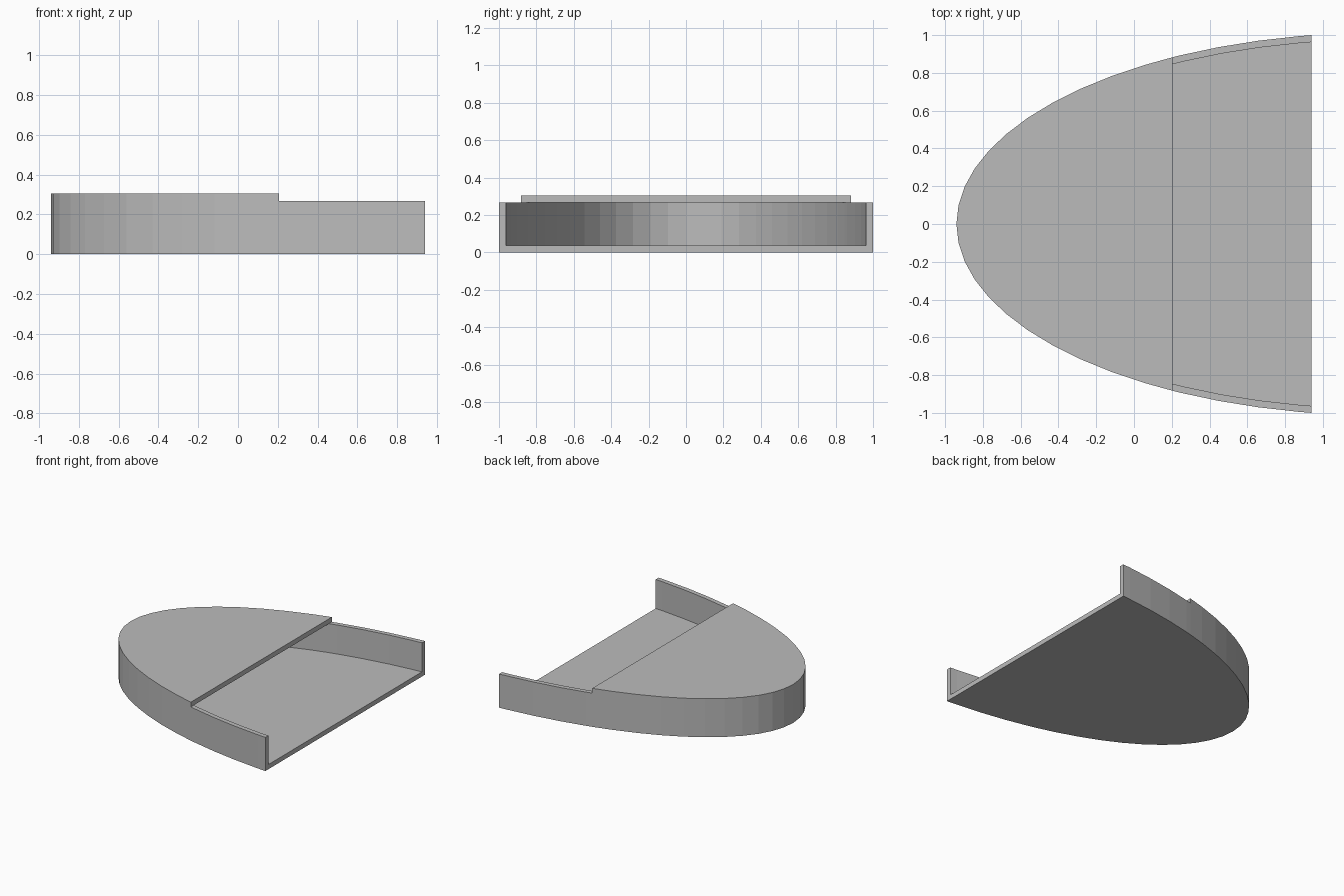
import bpy
import bmesh
import math

cube = bpy.data.objects.get("Cube")
if cube:
    bpy.data.objects.remove(cube, do_unlink=True)

# Main sizes
THICK = 0.037
WALL_TOP = 0.267
TOP = 0.305
END_X = 0.94      # open end
CUT_X = 0.205     # edge of the cover
CENTRE_X = 1.31   # centre of the ellipse
LENGTH, WIDTH = 2.25, 1.0137
STEP = math.tau / 64


def outline(inset):
    """Points along the ellipse from the -y end, round the tip, to the +y end."""
    a, b = LENGTH - inset, WIDTH - inset
    cut = math.acos((CENTRE_X - CUT_X) / a)
    end = math.acos((CENTRE_X - END_X) / a)
    half = sorted([k * STEP for k in range(1, 64) if k * STEP < end] + [cut, end])
    angles = [-t for t in reversed(half)] + [0] + half
    points = [(CENTRE_X - a * math.cos(t), b * math.sin(t)) for t in angles]
    return points, angles.index(-cut), angles.index(cut)


outer, first, last = outline(0)
inner, _, _ = outline(THICK)
bm = bmesh.new()


def face(*corners):
    bm.faces.new([bm.verts.new(c) for c in corners])


def at(points, z):
    return [(x, y, z) for x, y in points]


def strip(lower, upper):
    for i in range(len(lower) - 1):
        face(lower[i], lower[i + 1], upper[i + 1], upper[i])


covered = slice(first, last + 1)
out_low, out_rim = at(outer, 0), at(outer, WALL_TOP)
in_low, in_rim = at(inner, THICK), at(inner, WALL_TOP)
out_top = at(outer[covered], TOP)

# Base underside and inner floor
face(*out_low)
face(*in_low)

# Outer and inner walls, with the exposed rims beside the open end
strip(out_low, out_rim)
strip(in_low, in_rim)
for part in (slice(0, first + 1), slice(last, None)):
    strip(out_rim[part], in_rim[part])

# Cover: outer edge, top, underside and straight edge
strip(out_rim[covered], out_top)
face(*out_top)
face(*in_rim[covered])
face(out_rim[first], in_rim[first], in_rim[last], out_rim[last],
     out_top[-1], out_top[0])

# End of the base and of both walls
face(out_low[0], out_low[-1], in_low[-1], in_low[0])
for i in (0, -1):
    face(out_low[i], in_low[i], in_rim[i], out_rim[i])

bmesh.ops.remove_doubles(bm, verts=bm.verts, dist=0.0001)
bmesh.ops.recalc_face_normals(bm, faces=bm.faces)
mesh = bpy.data.meshes.new("half_covered_tray")
bm.to_mesh(mesh)
bm.free()
tray = bpy.data.objects.new("half_covered_tray", mesh)
bpy.context.collection.objects.link(tray)

# Plain grey
grey = bpy.data.materials.new("grey")
grey.use_nodes = True
colour = (0.5, 0.5, 0.5, 1)
grey.diffuse_color = colour
grey.node_tree.nodes["Principled BSDF"].inputs["Base Color"].default_value = colour
mesh.materials.append(grey)
